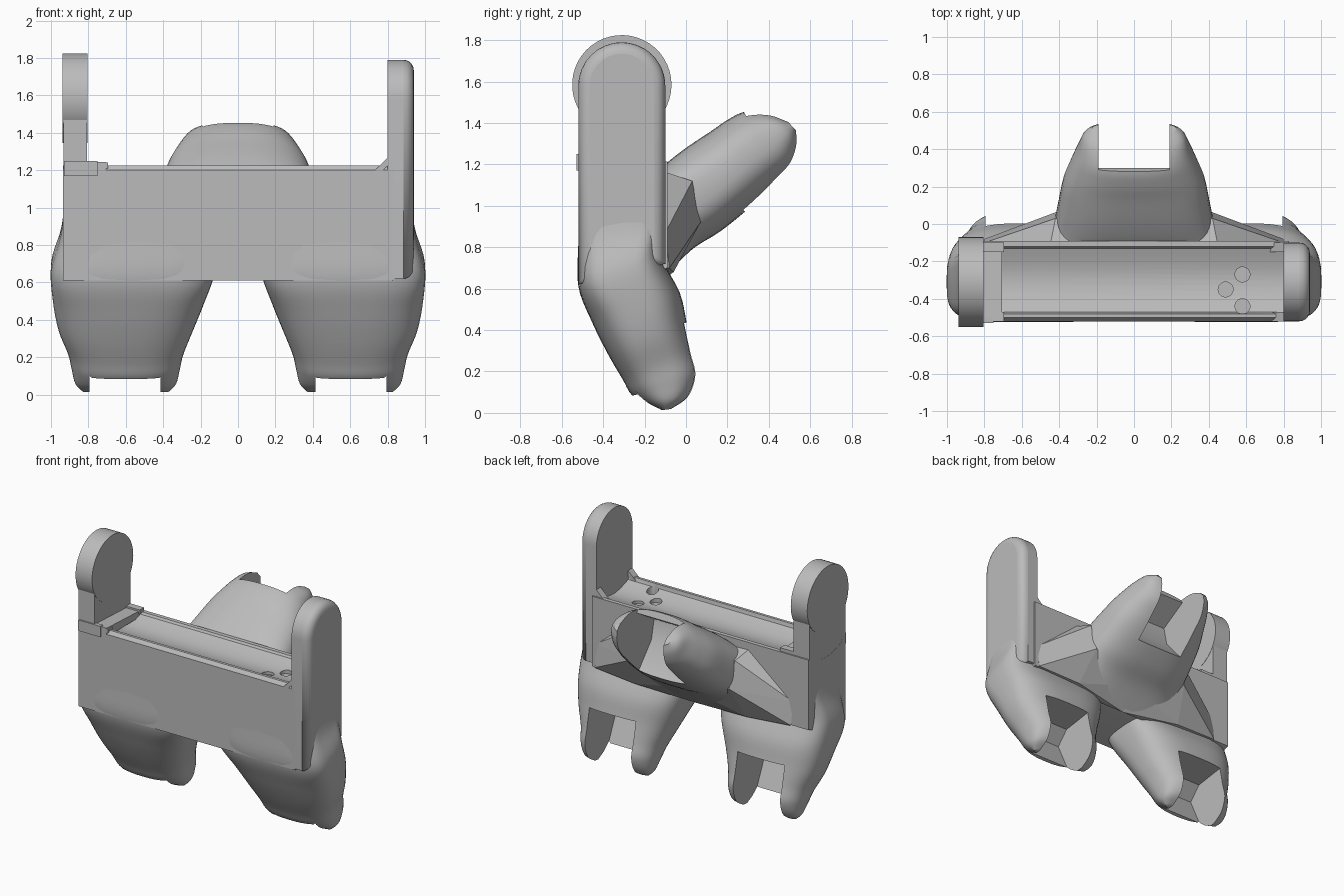
import bpy, bmesh, math
from mathutils import Vector

cube = bpy.data.objects.get("Cube")
if cube:
    bpy.data.objects.remove(cube, do_unlink=True)

grey = bpy.data.materials.new("plain grey")
grey.use_nodes = True
grey.diffuse_color = (0.5, 0.5, 0.5, 1)
grey.node_tree.nodes["Principled BSDF"].inputs["Base Color"].default_value = (0.5, 0.5, 0.5, 1)


def finish(name, bm):
    bmesh.ops.recalc_face_normals(bm, faces=bm.faces)
    mesh = bpy.data.meshes.new(name)
    bm.to_mesh(mesh)
    bm.free()
    mesh.materials.append(grey)
    obj = bpy.data.objects.new(name, mesh)
    bpy.context.collection.objects.link(obj)
    return obj


def activate(obj):
    bpy.ops.object.select_all(action='DESELECT')
    obj.select_set(True)
    bpy.context.view_layer.objects.active = obj


def smooth(obj, angle=35):
    activate(obj)
    bpy.ops.object.shade_smooth_by_angle(angle=math.radians(angle))


def cut(obj, cutter):
    mod = obj.modifiers.new("cut", 'BOOLEAN')
    mod.operation = 'DIFFERENCE'
    mod.solver = 'EXACT'
    mod.object = cutter
    activate(obj)
    bpy.ops.object.modifier_apply(modifier=mod.name)
    bpy.data.objects.remove(cutter, do_unlink=True)


def prism(name, profile, x0, x1):
    """Extrude a (y, z) outline along x."""
    bm = bmesh.new()
    a, b = ([bm.verts.new((x, y, z)) for y, z in profile] for x in (x0, x1))
    bm.faces.new(a)
    bm.faces.new(b[::-1])
    for i in range(len(a)):
        j = (i + 1) % len(a)
        bm.faces.new((a[i], b[i], b[j], a[j]))
    return finish(name, bm)


def arc(cy, cz, r, start, end, steps=24):
    angles = [math.radians(start + (end - start) * i / steps) for i in range(steps + 1)]
    return [(cy + r * math.cos(t), cz + r * math.sin(t)) for t in angles]


def cylinder(name, centre, r, depth, axis='Z'):
    bm = bmesh.new()
    bmesh.ops.create_cone(bm, cap_ends=True, segments=24, radius1=r, radius2=r, depth=depth)
    obj = finish(name, bm)
    if axis == 'X':
        obj.rotation_euler.y = math.pi / 2
    obj.location = centre
    return obj


def loft(name, sections, mirror=1, sides=48, steps=5):
    """Each section: outer y, z; inner y, z; x range; squareness."""
    rows = []
    for i in range(len(sections) - 1):
        p = [sections[max(0, min(len(sections) - 1, i + k))] for k in (-1, 0, 1, 2)]
        for s in range(steps):
            t = s / steps
            rows.append([0.5 * (2 * b + (c - a) * t + (2 * a - 5 * b + 4 * c - d) * t * t
                                + (3 * b - a - 3 * c + d) * t ** 3) for a, b, c, d in zip(*p)])
    rows.append(sections[-1])
    bm = bmesh.new()
    rings = []
    for y0, z0, y1, z1, x0, x1, n in rows:
        ring = []
        for k in range(sides):
            t = math.tau * k / sides
            u, v = (math.copysign(abs(w) ** (2 / n), w) for w in (math.cos(t), math.sin(t)))
            ring.append(bm.verts.new((mirror * ((x0 + x1) / 2 + u * (x1 - x0) / 2),
                                      (y0 + y1) / 2 + v * (y1 - y0) / 2,
                                      (z0 + z1) / 2 + v * (z1 - z0) / 2)))
        rings.append(ring)
    for a, b in zip(rings, rings[1:]):
        for k in range(sides):
            j = (k + 1) % sides
            bm.faces.new((a[k], a[j], b[j], b[k]))
    bm.faces.new(rings[0])
    bm.faces.new(rings[-1])
    return finish(name, bm)


# Main body with a shallow trough along its top
trough = [(-0.47 + 0.34 * i / 12, 1.2 - 0.04 * math.sin(math.pi * i / 12)) for i in range(13)]
body = prism("body", [(-0.52, 0.61), (-0.52, 1.2), (-0.5, 1.225), (-0.48, 1.225)] + trough
             + [(-0.12, 1.215), (-0.09, 1.215), (-0.09, 0.7), (-0.2, 0.66)], -0.935, 0.83)
for x, y in ((0.58, -0.27), (0.49, -0.35), (0.58, -0.44)):
    cut(body, cylinder("hole_cutter", (x, y, 1.2), 0.04, 0.12))
smooth(body)

# Upright side arms
left_arm = prism("left_arm", arc(-0.31, 1.58, 0.21, 0, 180) + [(-0.52, 0.62), (-0.1, 0.72)], 0.8, 0.94)
bevel = left_arm.modifiers.new("round", 'BEVEL')
bevel.width, bevel.segments, bevel.limit_method = 0.055, 5, 'WEIGHT'
weights = left_arm.data.attributes.new("bevel_weight_edge", 'FLOAT', 'EDGE')
for e in left_arm.data.edges:
    if all(left_arm.data.vertices[v].co.x > 0.9 for v in e.vertices):
        weights.data[e.index].value = 1
smooth(left_arm)
right_post = prism("right_arm_post", [(-0.1, 1.55), (-0.52, 1.55), (-0.52, 1.15)]
                   + arc(-0.31, 1.1, 0.21, 180, 360), -0.934, -0.806)
right_disc = prism("right_arm_disc", arc(-0.31, 1.585, 0.24, 0, 352, 44), -0.938, -0.804)
smooth(right_post)
smooth(right_disc)

# Steps and corner clips beside the trough
prism("right_step", [(-0.52, 1.18), (-0.52, 1.245), (-0.1, 1.225), (-0.1, 1.18)], -0.82, -0.705)
for y in (-0.52, -0.15):
    for name, sign, x in (("left_clip", -1, 0.78), ("right_clip", 0, -0.76)):
        bm = bmesh.new()
        bmesh.ops.create_cube(bm, size=1)
        clip = finish(name, bm)
        clip.dimensions = (0.13, 0.05, 0.03)
        clip.scale = (0.13, 0.05, 0.03)
        clip.location = (x, y + 0.025, 1.225)
        clip.rotation_euler.y = sign * math.radians(45)
prism("outer_clip", [(-0.53, 1.17), (-0.53, 1.25), (-0.5, 1.25), (-0.5, 1.17)], -0.93, -0.75)

# Front limbs: broad at the body, forked at the tip
front_sections = [
    (-0.515, 1.0, -0.1, 1.0, 0.12, 0.93, 6),
    (-0.52, 0.82, -0.11, 0.9, 0.11, 0.95, 5),
    (-0.52, 0.61, -0.12, 0.76, 0.12, 1.0, 4),
    (-0.45, 0.43, -0.03, 0.58, 0.18, 0.99, 3),
    (-0.375, 0.28, 0.005, 0.43, 0.24, 0.96, 2.7),
    (-0.305, 0.16, 0.04, 0.3, 0.29, 0.91, 2.6),
    (-0.265, 0.09, 0.07, 0.19, 0.31, 0.89, 2.5),
    (-0.2, 0.04, 0.03, 0.08, 0.33, 0.87, 2.4),
    (-0.13, 0.012, -0.06, 0.02, 0.37, 0.83, 2.2)]
front_slot = [(-0.235, 0.09), (-0.33, 0.3), (-0.24, 0.4), (0.1, 0.45), (0.2, 0.1),
              (0.1, -0.1), (-0.35, -0.1), (-0.3, 0.07)]
for side, s in (("left", 1), ("right", -1)):
    limb = loft(side + "_limb", front_sections, s)
    cut(limb, prism("slot_cutter", front_slot, s * 0.415, s * 0.795))
    smooth(limb)
    for x in (0.32, 0.885):
        smooth(cylinder(side + "_pin", (s * x, -0.1, 0.2), 0.022, 0.02, 'X'))

# Rear limb, rising backwards
rear_sections = [
    (-0.14, 1.14, -0.1, 0.66, -0.5, 0.5, 3.5),
    (-0.1, 1.2, 0.03, 0.79, -0.44, 0.44, 3),
    (0.0, 1.28, 0.17, 0.88, -0.41, 0.41, 2.8),
    (0.12, 1.36, 0.33, 1.01, -0.38, 0.38, 2.6),
    (0.2, 1.415, 0.44, 1.11, -0.34, 0.34, 2.5),
    (0.285, 1.455, 0.52, 1.19, -0.3, 0.3, 2.5),
    (0.39, 1.455, 0.55, 1.28, -0.27, 0.27, 2.4),
    (0.48, 1.42, 0.545, 1.35, -0.225, 0.225, 2.2)]
rear = loft("rear_limb", rear_sections)
cut(rear, prism("slot_cutter", [(0.3, 1.41), (0.1, 1.29), (0.13, 1.15), (0.33, 0.92), (0.65, 0.95),
                                (0.75, 1.4), (0.45, 1.65), (0.26, 1.5)], -0.19, 0.19))
smooth(rear)
for x in (-0.275, 0.275):
    smooth(cylinder("rear_pin", (x, 0.385, 1.29), 0.022, 0.02, 'X'))

# Webs joining the rear limb to the front limbs
for side, s in (("left", 1), ("right", -1)):
    bm = bmesh.new()
    for x, y, z in ((0, -0.11, 1.15), (0, -0.12, 0.64), (0, 0.0, 0.8), (0.42, 0.03, 1.12),
                    (0.4, 0.07, 0.92), (0.8, -0.1, 0.87), (0.8, -0.08, 0.7), (0.45, -0.06, 0.68),
                    (0.45, -0.12, 1.17), (0.7, -0.2, 0.7)):
        bm.verts.new(Vector((s * x, y, z)))
    bmesh.ops.convex_hull(bm, input=bm.verts[:])
    bmesh.ops.delete(bm, geom=[v for v in bm.verts if not v.link_faces], context='VERTS')
    finish(side + "_web", bm)
